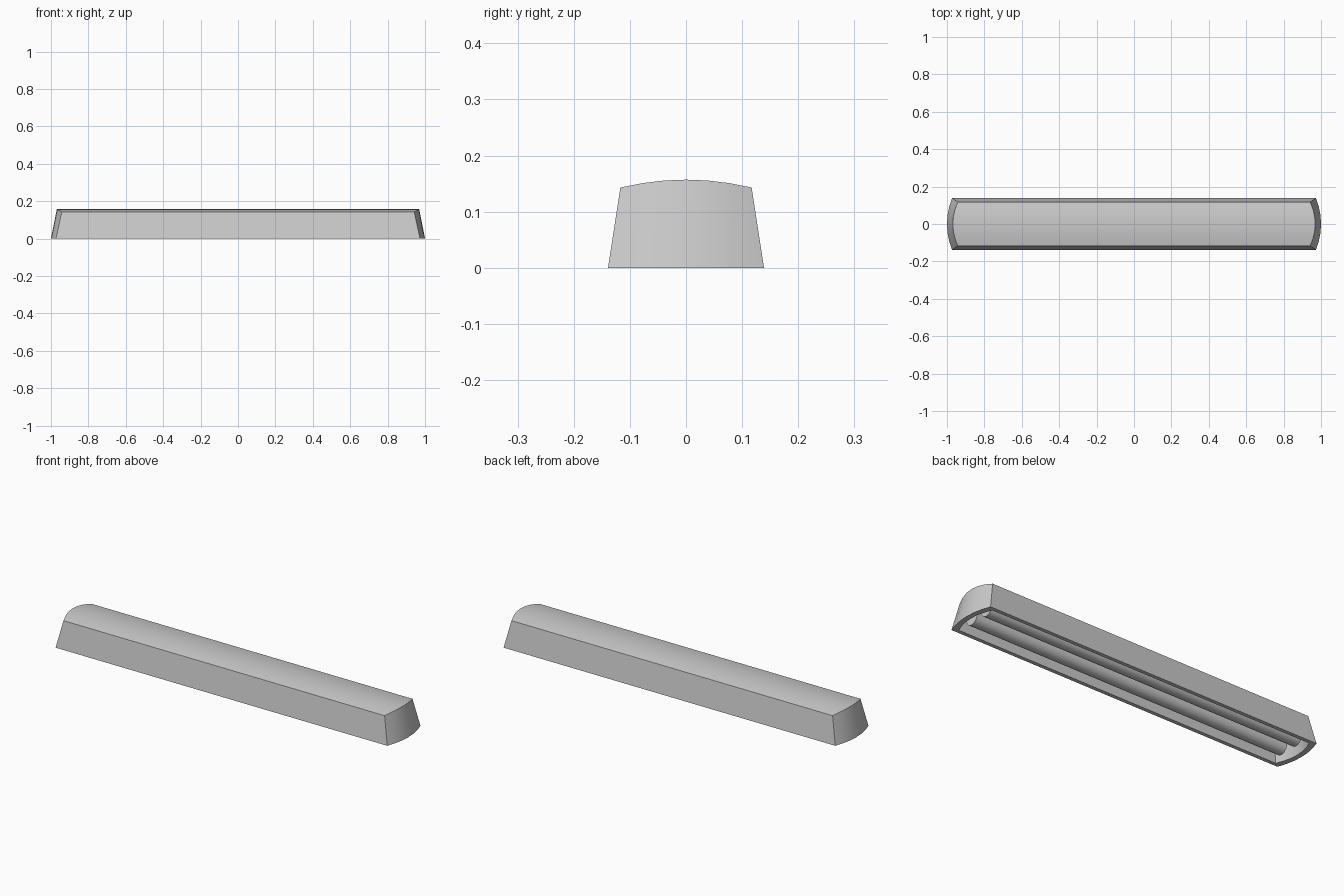
import bpy, bmesh, math

if "Cube" in bpy.data.objects:
    bpy.data.objects.remove(bpy.data.objects["Cube"])

SEG = 6  # segments across each bowed end


def shade(obj):
    bpy.context.view_layer.objects.active = obj
    obj.select_set(True)
    bpy.ops.object.shade_smooth_by_angle(angle=math.radians(30))
    obj.select_set(False)


def ring(bm, x_corner, x_mid, half_y, z_edge, z_mid):
    """Closed loop: bowed right end going +y, then bowed left end going -y."""
    verts = []
    for side in (1, -1):
        for i in range(SEG + 1):
            t = (2 * i / SEG - 1) * side
            bow = 1 - t * t
            verts.append(bm.verts.new((side * (x_corner + (x_mid - x_corner) * bow),
                                       half_y * t,
                                       z_edge + (z_mid - z_edge) * bow)))
    return verts


def bridge(bm, a, b):
    n = len(a)
    for i in range(n):
        j = (i + 1) % n
        bm.faces.new((a[i], a[j], b[j], b[i]))


def cap(bm, r):
    """Lengthwise strips joining the two bowed ends."""
    n = len(r)
    for i in range(SEG):
        bm.faces.new((r[i], r[i + 1], r[n - 2 - i], r[n - 1 - i]))


# Hollow tapered housing with crowned top, open underneath
bm = bmesh.new()
top = ring(bm, 0.942, 0.969, 0.117, 0.143, 0.157)
outer = ring(bm, 0.973, 1.0, 0.139, 0.0, 0.0)
inner = ring(bm, 0.946, 0.973, 0.119, 0.0, 0.0)
ceiling = ring(bm, 0.92, 0.947, 0.1, 0.123, 0.137)
for a, b in ((top, outer), (outer, inner), (inner, ceiling)):
    bridge(bm, a, b)
cap(bm, top)
cap(bm, ceiling)
bmesh.ops.recalc_face_normals(bm, faces=bm.faces)
mesh = bpy.data.meshes.new("lamp_housing")
bm.to_mesh(mesh)
bm.free()
housing = bpy.data.objects.new("lamp_housing", mesh)
bpy.context.collection.objects.link(housing)
shade(housing)

# Pair of long tubes inside the housing
for name, y in (("front_tube", -0.052), ("back_tube", 0.052)):
    bpy.ops.mesh.primitive_cylinder_add(vertices=24, radius=0.038, depth=1.85,
                                        location=(0, y, 0.045),
                                        rotation=(0, math.pi / 2, 0))
    tube = bpy.context.object
    tube.name = name
    shade(tube)
